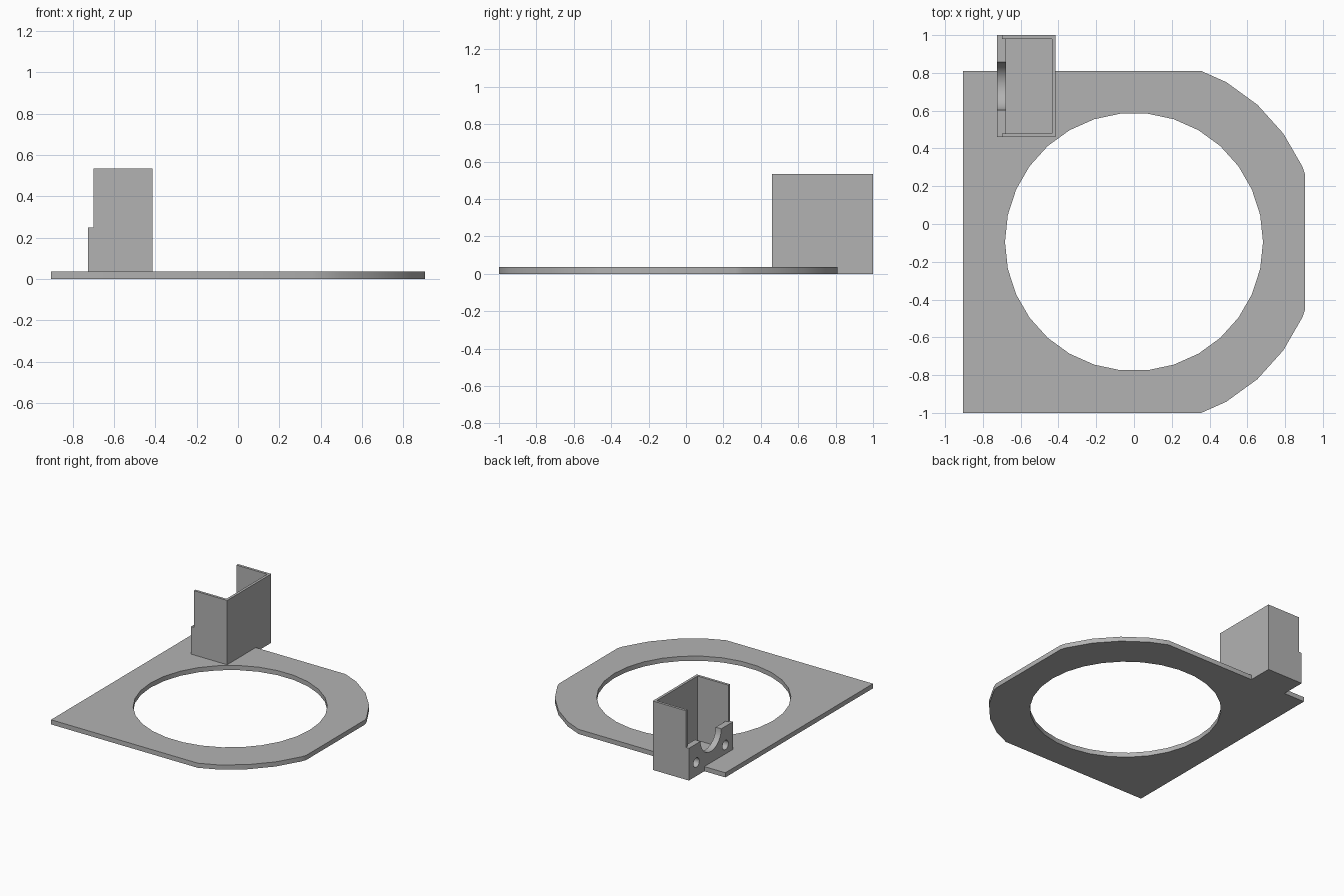
import bpy
import bmesh
from math import sin, cos, radians
from mathutils import Vector

default = bpy.data.objects.get("Cube")
if default:
    bpy.data.objects.remove(default, do_unlink=True)

# One grey plastic
grey = bpy.data.materials.new("grey_plastic")
grey.use_nodes = True
GREY = (0.45, 0.45, 0.45, 1)
grey.diffuse_color = GREY
grey.node_tree.nodes["Principled BSDF"].inputs["Base Color"].default_value = GREY


def prism(name, points, direction):
    """Extrude a closed polygon along a direction."""
    bm = bmesh.new()
    face = bm.faces.new([bm.verts.new(p) for p in points])
    result = bmesh.ops.extrude_face_region(bm, geom=[face])
    verts = [g for g in result["geom"] if isinstance(g, bmesh.types.BMVert)]
    bmesh.ops.translate(bm, vec=Vector(direction), verts=verts)
    bmesh.ops.recalc_face_normals(bm, faces=bm.faces)
    mesh = bpy.data.meshes.new(name)
    bm.to_mesh(mesh)
    bm.free()
    mesh.materials.append(grey)
    obj = bpy.data.objects.new(name, mesh)
    bpy.context.collection.objects.link(obj)
    return obj


def box(name, x0, x1, y0, y1, z0, z1):
    corners = [(x0, y0, z0), (x1, y0, z0), (x1, y1, z0), (x0, y1, z0)]
    return prism(name, corners, (0, 0, z1 - z0))


def ring(radius, sides):
    step = 360 / sides
    return [(radius * cos(radians(i * step)), radius * sin(radians(i * step)))
            for i in range(sides)]


def bore(y, z, radius, sides):
    """Cylinder along x, used to drill the holder's front wall."""
    points = [(-0.8, y + a, z + b) for a, b in ring(radius, sides)]
    return prism("bore_cutter", points, (0.2, 0, 0))


def activate(obj):
    bpy.ops.object.select_all(action="DESELECT")
    obj.select_set(True)
    bpy.context.view_layer.objects.active = obj


def cut(obj, cutter):
    cutter.hide_render = True
    mod = obj.modifiers.new("cut", "BOOLEAN")
    mod.operation = "DIFFERENCE"
    mod.solver = "EXACT"
    mod.object = cutter
    activate(obj)
    bpy.ops.object.modifier_apply(modifier=mod.name)
    bpy.data.objects.remove(cutter, do_unlink=True)


def smooth(obj):
    activate(obj)
    bpy.ops.object.shade_smooth_by_angle(angle=radians(30))


THICK = 0.036
CENTRE_Y = -0.095
HALF = 0.905
LEFT, RIGHT, FRONT, BACK, TOP = -0.725, -0.415, 0.46, 1.0, 0.535
WALL = 0.02

# Base plate: square on one side, clipped round on the other, with a tab
arc = [(HALF, 0.359)]
arc += [(0.977 * cos(radians(a)), 0.977 * sin(radians(a))) for a in (24, 36, 48, 60)]
arc += [(0.356, HALF)]
tab = [(RIGHT, HALF), (RIGHT, BACK - CENTRE_Y), (LEFT, BACK - CENTRE_Y), (LEFT, HALF)]
outline = arc + tab + [(-HALF, HALF), (-HALF, -HALF)]
outline += [(x, -y) for x, y in reversed(arc)]
plate = prism("base_plate", [(x, y + CENTRE_Y, 0) for x, y in outline], (0, 0, THICK))

# Large round opening
opening = [(x, y + CENTRE_Y, -0.1) for x, y in ring(0.683, 30)]
cut(plate, prism("opening_cutter", opening, (0, 0, 0.3)))
smooth(plate)

# Holder: open-topped box with a low, thick wall on its outer side
LIP = 0.25
INNER = LEFT + 0.048
MID_Y = (FRONT + BACK) / 2
holder = box("holder_box", LEFT, RIGHT, FRONT, BACK, THICK, TOP)
cut(holder, box("cavity_cutter", INNER, RIGHT - WALL, FRONT + WALL, BACK - WALL, -0.1, 1))
cut(holder, box("gap_cutter", -1, INNER + 0.02, FRONT + WALL, BACK - WALL, LIP, 1))
cut(holder, box("step_cutter", -1, LEFT + 0.025, 0, 2, LIP, 1))

# Half-round cradle and two screw holes in the low wall
cut(holder, bore(MID_Y, LIP, 0.127, 32))
for side in (-1, 1):
    cut(holder, bore(MID_Y + side * 0.178, 0.105, 0.036, 24))
smooth(holder)
